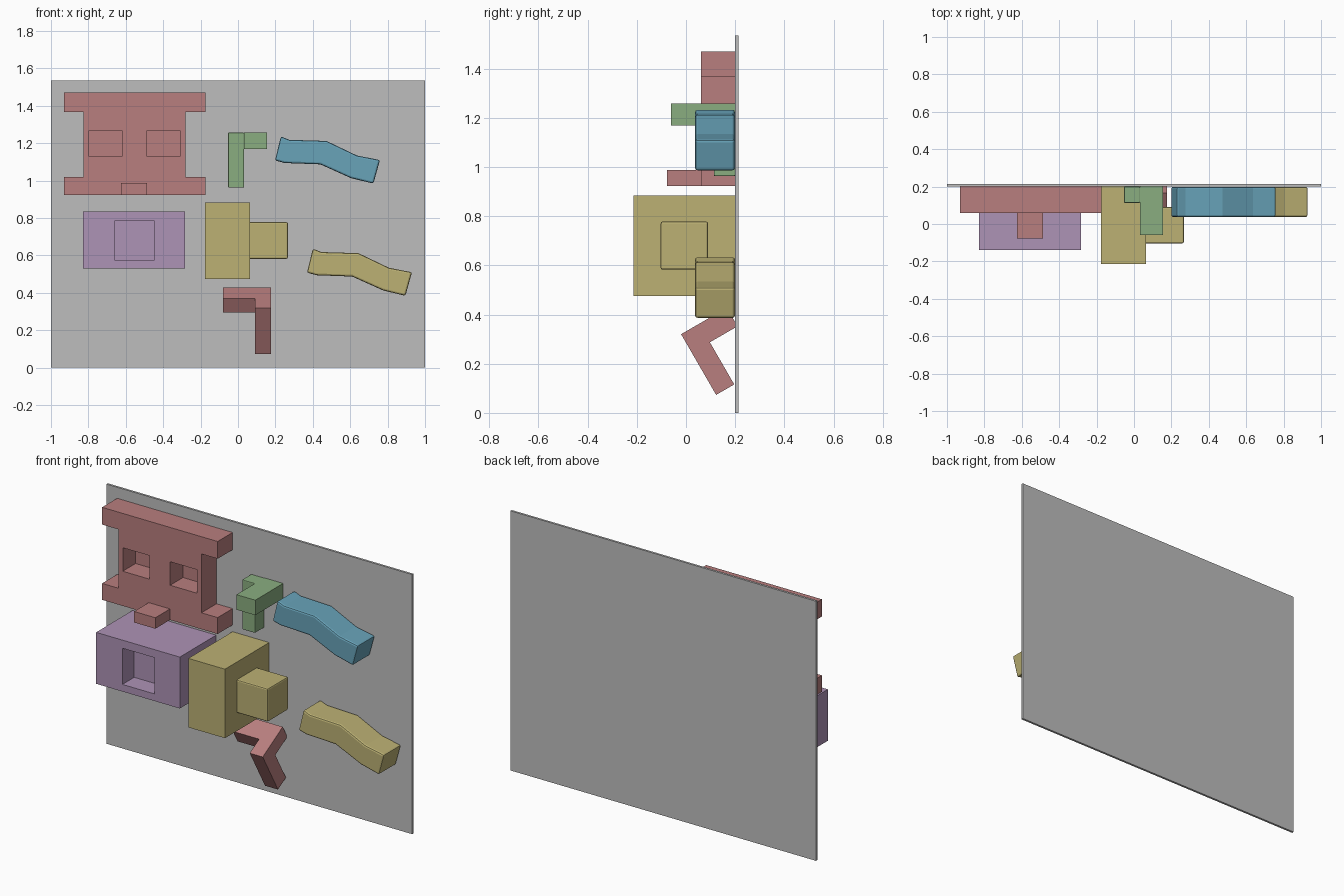
import bpy, bmesh
from mathutils import Vector

if "Cube" in bpy.data.objects:
    bpy.data.objects.remove(bpy.data.objects["Cube"])


def material(name, rgb):
    m = bpy.data.materials.new(name)
    lin = [((c / 255 + 0.055) / 1.055) ** 2.4 for c in rgb]
    m.diffuse_color = (*lin, 1)
    m.use_nodes = True
    m.node_tree.nodes["Principled BSDF"].inputs["Base Color"].default_value = m.diffuse_color
    return m


GREY = material("grey", (190, 190, 190))
RED = material("dusty red", (184, 126, 126))
PURPLE = material("mauve", (174, 147, 182))
YELLOW = material("olive yellow", (188, 177, 116))
GREEN = material("sage green", (138, 174, 128))
BLUE = material("teal blue", (104, 163, 185))


def prism(name, points, vec, mat, bevel=0):
    """Flat polygon of 3D points swept along vec."""
    bm = bmesh.new()
    face = bm.faces.new([bm.verts.new(p) for p in points])
    out = bmesh.ops.extrude_face_region(bm, geom=[face])
    verts = [g for g in out["geom"] if isinstance(g, bmesh.types.BMVert)]
    bmesh.ops.translate(bm, verts=verts, vec=Vector(vec))
    bmesh.ops.recalc_face_normals(bm, faces=bm.faces)
    me = bpy.data.meshes.new(name)
    bm.to_mesh(me)
    bm.free()
    me.materials.append(mat)
    ob = bpy.data.objects.new(name, me)
    bpy.context.collection.objects.link(ob)
    if bevel:
        b = ob.modifiers.new("bevel", "BEVEL")
        b.width = bevel
        b.segments = 2
    return ob


def front_profile(name, pts, y0, y1, mat, bevel=0):
    return prism(name, [(x, y0, z) for x, z in pts], (0, y1 - y0, 0), mat, bevel)


def box(name, x, y, z, mat, bevel=0):
    pts = [(x[0], z[0]), (x[1], z[0]), (x[1], z[1]), (x[0], z[1])]
    return front_profile(name, pts, y[0], y[1], mat, bevel)


def recess(ob, x, y, z, mat):
    """Cut a pocket into the front of a part."""
    cutter = box(ob.name + "_cutter", x, y, z, mat)
    cutter.hide_render = True
    cutter.hide_viewport = True
    m = ob.modifiers.new("recess", "BOOLEAN")
    m.object = cutter
    m.solver = "EXACT"


WALL = 0.2

# Backing board
box("backing_board", (-1, 1), (WALL, 0.213), (0, 1.535), GREY)

# Red bracket: I-shaped plate with two pockets and a small ledge
cx = -0.553
half = [(0.378, 0.923), (0.378, 1.02), (0.272, 1.02),
        (0.272, 1.368), (0.378, 1.368), (0.378, 1.47)]
pts = [(cx + x, z) for x, z in half] + [(cx - x, z) for x, z in reversed(half)]
bracket = front_profile("bracket_plate", pts, 0.06, WALL, RED)
for s in (-1, 1):
    c = cx + s * 0.155
    recess(bracket, (c - 0.088, c + 0.088), (0, 0.18), (1.128, 1.267), RED)
box("bracket_ledge", (-0.626, -0.487), (-0.077, 0.06), (0.923, 0.988), RED)

# Purple block with a pocket
block = box("pocket_block", (-0.83, -0.283), (-0.14, WALL), (0.53, 0.834), PURPLE)
recess(block, (-0.658, -0.449), (-0.2, -0.03), (0.572, 0.786), PURPLE)

# Yellow block with a side cube
box("large_block", (-0.176, 0.064), (-0.213, WALL), (0.475, 0.883), YELLOW)
box("side_cube", (0.055, 0.267), (-0.103, 0.09), (0.582, 0.778), YELLOW, 0.008)

# Green three-way corner piece
box("corner_leg", (-0.053, 0.032), (0.113, WALL), (0.963, 1.257), GREEN, 0.004)
box("corner_arm", (0.032, 0.155), (-0.06, WALL), (1.168, 1.257), GREEN)

# Red corner piece, tilted 30 degrees about x: u runs back and up, v down and back
U, V = Vector((0, 0.866, 0.5)), Vector((0, 0.5, -0.866))
P = Vector((0, -0.02, 0.32))


def tilted(name, x0, x1, uv):
    prism(name, [P + U * u + V * v + Vector((x0, 0, 0)) for u, v in uv],
          (x1 - x0, 0, 0), RED)


tilted("tilted_leg", 0.091, 0.176,
       [(0, 0), (0.215, 0), (0.215, 0.087), (0.085, 0.087), (0.085, 0.285), (0, 0.285)])
tilted("tilted_arm", -0.08, 0.091,
       [(0.1, 0), (0.215, 0), (0.215, 0.087), (0.1, 0.087)])

# Two bent bars of the same shape
bar = [(0.198, 1.108), (0.25, 1.094), (0.44, 1.087), (0.605, 1.013), (0.724, 0.984),
       (0.759, 1.11), (0.636, 1.134), (0.473, 1.212), (0.275, 1.218), (0.229, 1.236)]
for name, dx, dz, mat in (("upper_bar", 0, 0, BLUE), ("lower_bar", 0.171, -0.6, YELLOW)):
    front_profile(name, [(x + dx, z + dz) for x, z in bar], 0.037, WALL - 0.001, mat, 0.01)
